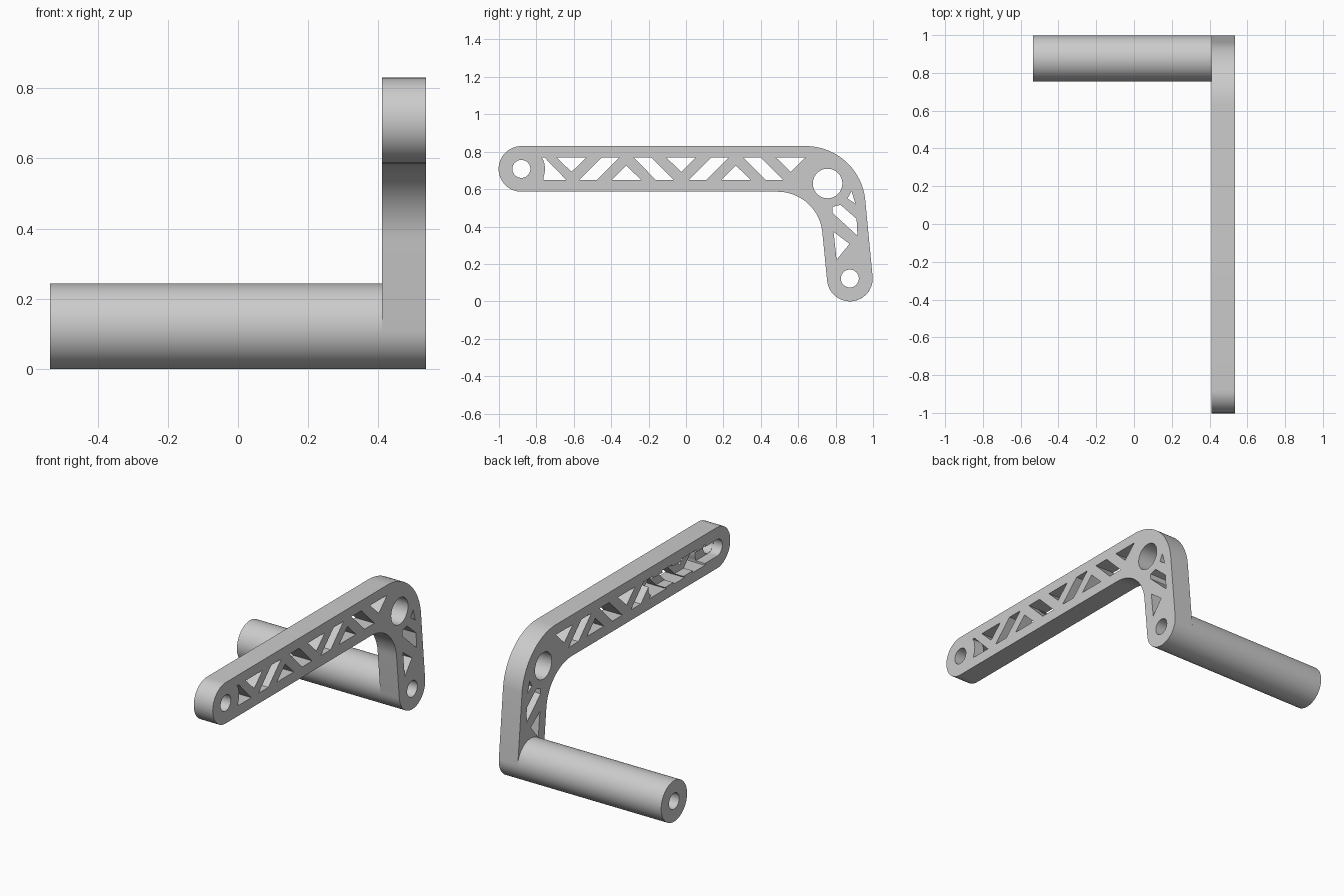
import bpy, bmesh
from math import sin, cos, radians
from mathutils import Vector

if "Cube" in bpy.data.objects:
    bpy.data.objects.remove(bpy.data.objects["Cube"])

grey = bpy.data.materials.new("plain_grey")
grey.use_nodes = True
grey.diffuse_color = (0.6, 0.6, 0.6, 1)
grey.node_tree.nodes["Principled BSDF"].inputs["Base Color"].default_value = (0.6, 0.6, 0.6, 1)

X0, X1 = 0.41, 0.535          # lever plate thickness range
TIP, PIVOT, FOOT = (-0.88, 0.708), (0.757, 0.63), (0.876, 0.122)
R, BORE = 0.122, 0.048


def arc(c, r, a, b, n=24):
    """Points (y, z) along an arc from angle a to b in degrees."""
    return [(c[0] + r * cos(radians(a + (b - a) * i / n)),
             c[1] + r * sin(radians(a + (b - a) * i / n))) for i in range(n + 1)]


def circle(c, r, n=48):
    return arc(c, r, 0, 360, n)[:-1]


def prism(name, loops, x0, x1):
    """Fill an outline with holes in the yz plane and extrude it along x."""
    bm = bmesh.new()
    for loop in loops:
        vs = [bm.verts.new((x0, y, z)) for y, z in loop]
        for i, v in enumerate(vs):
            bm.edges.new((v, vs[i - 1]))
    bmesh.ops.triangle_fill(bm, use_beauty=True, edges=bm.edges[:], normal=(1, 0, 0))
    ext = bmesh.ops.extrude_face_region(bm, geom=bm.faces[:], use_keep_orig=True)
    moved = [g for g in ext["geom"] if isinstance(g, bmesh.types.BMVert)]
    bmesh.ops.translate(bm, verts=moved, vec=Vector((x1 - x0, 0, 0)))
    bmesh.ops.recalc_face_normals(bm, faces=bm.faces[:])
    mesh = bpy.data.meshes.new(name)
    bm.to_mesh(mesh)
    bm.free()
    mesh.materials.append(grey)
    obj = bpy.data.objects.new(name, mesh)
    bpy.context.collection.objects.link(obj)
    return obj


def smooth(obj):
    bpy.ops.object.select_all(action="DESELECT")
    obj.select_set(True)
    bpy.context.view_layer.objects.active = obj
    bpy.ops.object.shade_smooth_by_angle(angle=radians(30))


# Bent lever outline, counter-clockwise from the tip
outline = (arc(TIP, R, 90, 270) + arc((0.49, 0.346), 0.24, 90, 5)
           + arc(FOOT, R, 185, 365) + arc((0.64, 0.51), 0.32, 5, 90))

# Truss windows in the long arm, repeating and mirrored about each bay
TOP, LOW = 0.77, 0.648
windows = [arc(TIP, 0.126, -22, 22, 8) + [(-0.772, TOP), (-0.757, TOP), (-0.639, LOW), (-0.763, LOW)]]
for k in range(3):
    y = -0.612 + 0.586 * k
    windows.append([(y - 0.08, TOP), (y, 0.692), (y + 0.08, TOP)])
    if k < 2:
        mid = y + 0.293
        windows.append([(mid - 0.08, LOW), (mid + 0.08, LOW), (mid, 0.726)])
        for s in (-1, 1):
            windows.append([(mid + s * d, z) for d, z in
                            ((0.253, LOW), (0.159, LOW), (0.038, TOP), (0.131, TOP))])

# Windows in the short leg
windows += [
    [(0.885, 0.59), (0.906, 0.521), (0.864, 0.55)],
    [(0.783, 0.505), (0.826, 0.516), (0.912, 0.441), (0.917, 0.35), (0.783, 0.473)],
    [(0.789, 0.372), (0.874, 0.307), (0.805, 0.222)],
]

bores = [circle(TIP, BORE), circle(PIVOT, 0.079), circle(FOOT, BORE)]
lever = prism("lever_arm", [outline] + windows + bores, X0, X1)

# Slot recessed into the inner side of the arm, running from the tip bore
slot = arc(TIP, BORE + 0.001, 90, 270) + arc((-0.28, TIP[1]), BORE + 0.001, -90, 90)
cutter = prism("slot_cutter", [slot], X0 - 0.05, X0 + 0.06)
cutter.hide_render = True
cut = lever.modifiers.new("slot", "BOOLEAN")
cut.operation, cut.solver, cut.object = "DIFFERENCE", "EXACT", cutter
bpy.context.view_layer.objects.active = lever
bpy.ops.object.modifier_apply(modifier=cut.name)
bpy.data.objects.remove(cutter)
smooth(lever)

# Hollow handle
handle = prism("handle_tube", [circle(FOOT, R, 64), circle(FOOT, BORE)], -0.535, X0)
smooth(handle)
